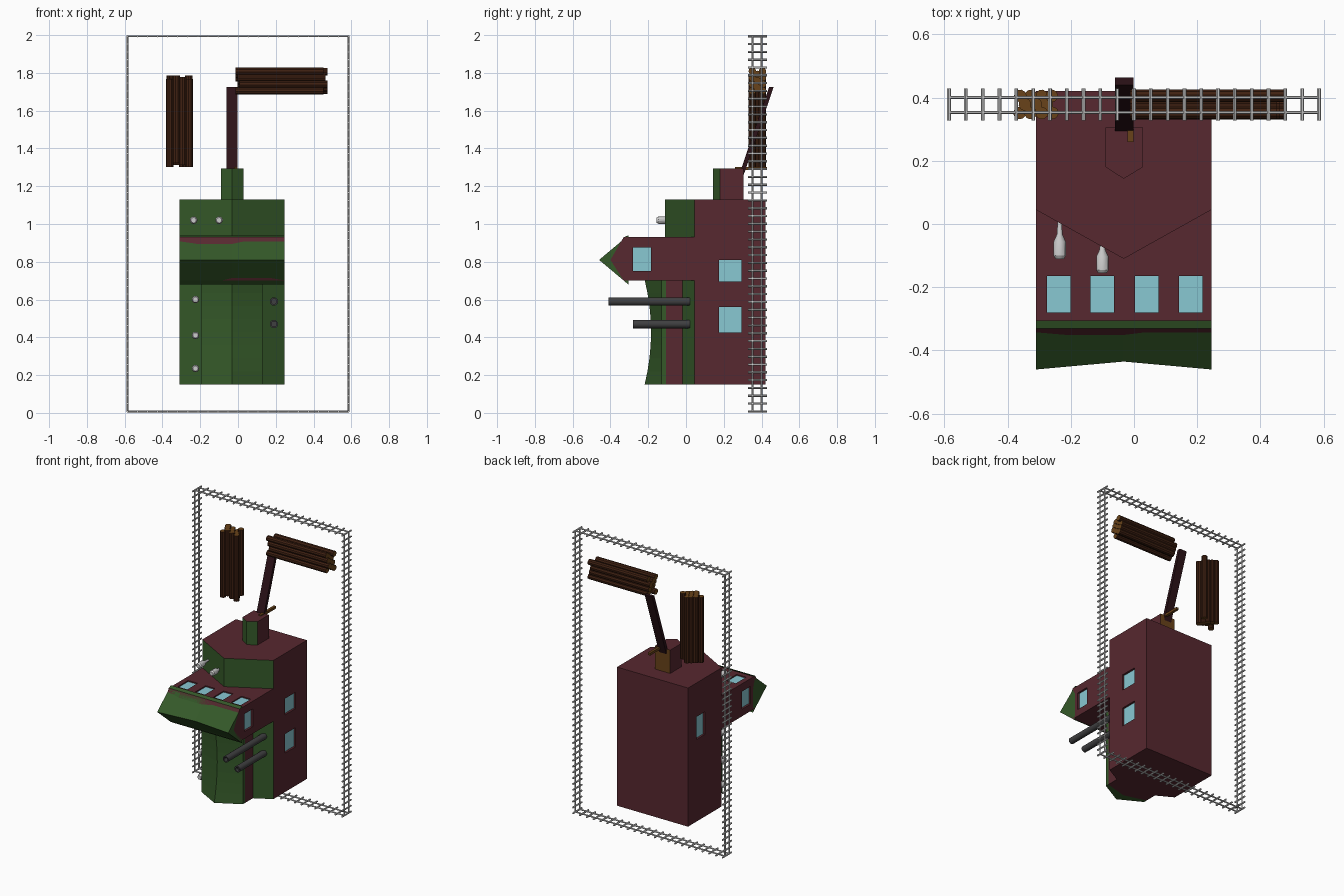
import bpy, bmesh
from math import cos, sin, tau
from mathutils import Vector

if "Cube" in bpy.data.objects:
    bpy.data.objects.remove(bpy.data.objects["Cube"])

def material(name, r, g, b):
    m = bpy.data.materials.new(name)
    m.diffuse_color = (r, g, b, 1)
    m.use_nodes = True
    m.node_tree.nodes["Principled BSDF"].inputs["Base Color"].default_value = m.diffuse_color
    return m

MAROON = material("maroon", .095, .021, .029)
GREEN = material("green", .035, .10, .022)
GLASS = material("glass", .25, .58, .65)
BARK = material("bark", .05, .015, .006)
WOOD = material("cut_wood", .14, .055, .01)
BEAM = material("dark_beam", .025, .006, .009)
IRON = material("dark_iron", .05, .05, .052)

def finish(name, bm, mats=()):
    bmesh.ops.recalc_face_normals(bm, faces=bm.faces)
    me = bpy.data.meshes.new(name)
    bm.to_mesh(me)
    bm.free()
    ob = bpy.data.objects.new(name, me)
    bpy.context.collection.objects.link(ob)
    for m in mats:
        me.materials.append(m)
    return ob

def add_loft(bm, rings, sides=None, caps=0):
    """Skin equal-length rings; sides gives a material index per wall."""
    vr = [[bm.verts.new(p) for p in r] for r in rings]
    n = len(rings[0])
    for a, b in zip(vr, vr[1:]):
        for i in range(n):
            f = bm.faces.new((a[i], a[(i + 1) % n], b[(i + 1) % n], b[i]))
            f.material_index = sides[i] if sides else 0
    for r in (vr[0], vr[-1]):
        bm.faces.new(r).material_index = caps

def loft(name, rings, mats, sides=None):
    bm = bmesh.new()
    add_loft(bm, rings, sides)
    return finish(name, bm, mats)

def prism(name, plan, z0, z1, mats, sides=None):
    return loft(name, [[(x, y, z) for x, y in plan] for z in (z0, z1)], mats, sides)

def box(name, lo, hi, mats=()):
    plan = [(lo[0], lo[1]), (hi[0], lo[1]), (hi[0], hi[1]), (lo[0], hi[1])]
    return prism(name, plan, lo[2], hi[2], mats)

def add_lathe(bm, p, q, profile, n=12, caps=0):
    """Round part from p to q; profile holds (fraction along, radius)."""
    p, q = Vector(p), Vector(q)
    d = q - p
    u = d.orthogonal().normalized()
    v = d.normalized().cross(u)
    rings = [[p + d * t + (u * cos(tau * i / n) + v * sin(tau * i / n)) * r
              for i in range(n)] for t, r in profile]
    add_loft(bm, rings, None, caps)

def smooth(ob):
    bpy.ops.object.select_all(action='DESELECT')
    ob.select_set(True)
    bpy.context.view_layer.objects.active = ob
    bpy.ops.object.shade_smooth_by_angle()

L, R, C = -.31, .245, -.0325

# main hull with pointed green front
hull = prism("main_hull", [(L, .42), (L, .045), (C, -.11), (R, .045), (R, .42)],
             .15, 1.13, (MAROON, GREEN), [0, 1, 1, 0, 0])

# lower bow: maroon core and hollow-curved green armour
prism("bow_core", [(-.195, .0), (-.195, -.105), (C, -.15), (.13, -.105), (.13, .0)],
      .15, .71, (MAROON,))
rings = []
for i in range(9):
    t = i / 8
    yc = -.219 + .034 * 4 * t * (1 - t)
    z = .15 + .555 * t
    rings.append([(x, y, z) for x, y in ((-.195, -.13), (C, yc), (.13, -.13),
                                         (.13, -.105), (C, -.15), (-.195, -.105))])
loft("bow_armour", rings, (GREEN,))

# overhanging bridge with chevron nose
side = [(.045, .93), (-.33, .93), (-.40, .81), (-.33, .70), (.045, .70)]
bridge = loft("bridge", [[(x, y, z) for y, z in side] for x in (L, R)], (MAROON,))
nose = []
for x, tip in ((L, -.46), (C, -.435), (R, -.46)):
    nose.append([(x, y, z) for y, z in ((-.305, .94), (tip, .81), (-.305, .68),
                                        (-.33, .70), (-.40, .81), (-.33, .93))])
loft("bridge_nose", nose, (GREEN,))

# recessed windows: cut a pocket and set glass at its bottom
def window(target, lo, hi, axis, face, out, depth=.018):
    lo, hi = list(lo), list(hi)
    lo[axis], hi[axis] = sorted((face - out * depth, face + out * .02))
    cutter = box("window_cutter", lo, hi, (MAROON,))
    cutter.hide_render = True
    cutter.hide_set(True)
    mod = target.modifiers.new("window", 'BOOLEAN')
    mod.operation, mod.object, mod.solver = 'DIFFERENCE', cutter, 'EXACT'
    lo[axis], hi[axis] = sorted((face - out * depth * 1.2, face - out * depth * .8))
    box("window_glass", lo, hi, (GLASS,))

for x in (-.2375, -.10, .04, .179):
    window(bridge, (x - .037, -.28, 0), (x + .037, -.165, 0), 2, .93, 1, .01)
for face, out in ((L, -1), (R, 1)):
    window(bridge, (0, -.28, .75), (0, -.185, .875), 0, face, out)
for z0, z1 in ((.695, .81), (.425, .56)):
    window(hull, (0, .175, z0), (0, .295, z1), 0, R, 1)
window(hull, (0, .23, .73), (0, .325, .89), 0, L, -1)

# turret on the roof with wooden back
prism("roof_turret", [(-.09, .305), (-.09, .18), (C, .143), (.028, .18), (.028, .305)],
      1.12, 1.295, (MAROON, GREEN, WOOD), [0, 1, 1, 0, 2])

# crane beam, slanting backwards
loft("crane_beam", [[(x, y + d, z) for x, d in ((-.06, -.012), (-.002, -.012),
                                                (-.002, .012), (-.06, .012))]
                    for y, z in ((.29, 1.25), (.452, 1.725))], (BEAM,))
box("crane_rest", (-.02, .26, 1.285), (-.002, .428, 1.302), (WOOD,))

# long guns on the right
for z, y in ((.59, -.41), (.47, -.28)):
    bm = bmesh.new()
    add_lathe(bm, (.19, .02, z), (.19, y, z),
              ((0, .022), (1, .022), (1, .014), (.93, .014)), 16)
    smooth(finish("long_gun", bm, (IRON,)))

# small bottle-shaped guns on the left
for x, z, y0, y1 in ((-.235, 1.02, .01, -.11), (-.10, 1.02, -.04, -.155),
                     (-.225, .60, .01, -.11), (-.225, .41, .01, -.11),
                     (-.225, .235, .01, -.11)):
    bm = bmesh.new()
    add_lathe(bm, (x, y0, z), (x, y1, z), ((0, .007), (.35, .009), (.55, .02),
                                           (.92, .02), (1, .014)))
    smooth(finish("bottle_gun", bm))

# log bundles: three staggered layers
def log_bundle(name, centre, along, across, length):
    bm = bmesh.new()
    c, a, w = Vector(centre), Vector(along), Vector(across)
    k = 0
    for y, offs in ((-.027, (-.052, -.017, .018, .052)), (0, (-.035, 0, .035)),
                    (.027, (-.05, -.016, .018, .05))):
        for o in offs:
            mid = c + w * o + Vector((0, y, 0)) + a * (.010 * (k * 5 % 3 - 1))
            half = a * (length / 2 - .010)
            add_lathe(bm, mid - half, mid + half, ((0, .02), (1, .02)), 10, 1)
            k += 1
    smooth(finish(name, bm, (BARK, WOOD)))

log_bundle("upright_logs", (-.31, .378, 1.545), (0, 0, 1), (1, 0, 0), .485)
log_bundle("level_logs", (.23, .378, 1.757), (1, 0, 0), (0, 0, 1), .485)

# ladder-like frame: two rail loops joined by ties
X, Z0, Z1, YM = .585, .008, 1.994, .378
for y in (.352, .40):
    bm = bmesh.new()
    pts = [(-X, Z0), (X, Z0), (X, Z1), (-X, Z1)]
    for i in range(4):
        (xa, za), (xb, zb) = pts[i], pts[(i + 1) % 4]
        add_lathe(bm, (xa, y, za), (xb, y, zb), ((0, .005), (1, .005)), 6)
    finish("frame_rail", bm)
bm = bmesh.new()
tie = ((0, .006), (.3, .006), (.7, .006), (1, .006))
spots = [(-X + 2 * X * i / 22, z) for i in range(23) for z in (Z0, Z1)]
spots += [(x, Z0 + (Z1 - Z0) * i / 48) for i in range(1, 48) for x in (-X, X)]
for x, z in spots:
    add_lathe(bm, (x, YM - .05, z), (x, YM + .05, z), tie, 6)
finish("frame_ties", bm)
